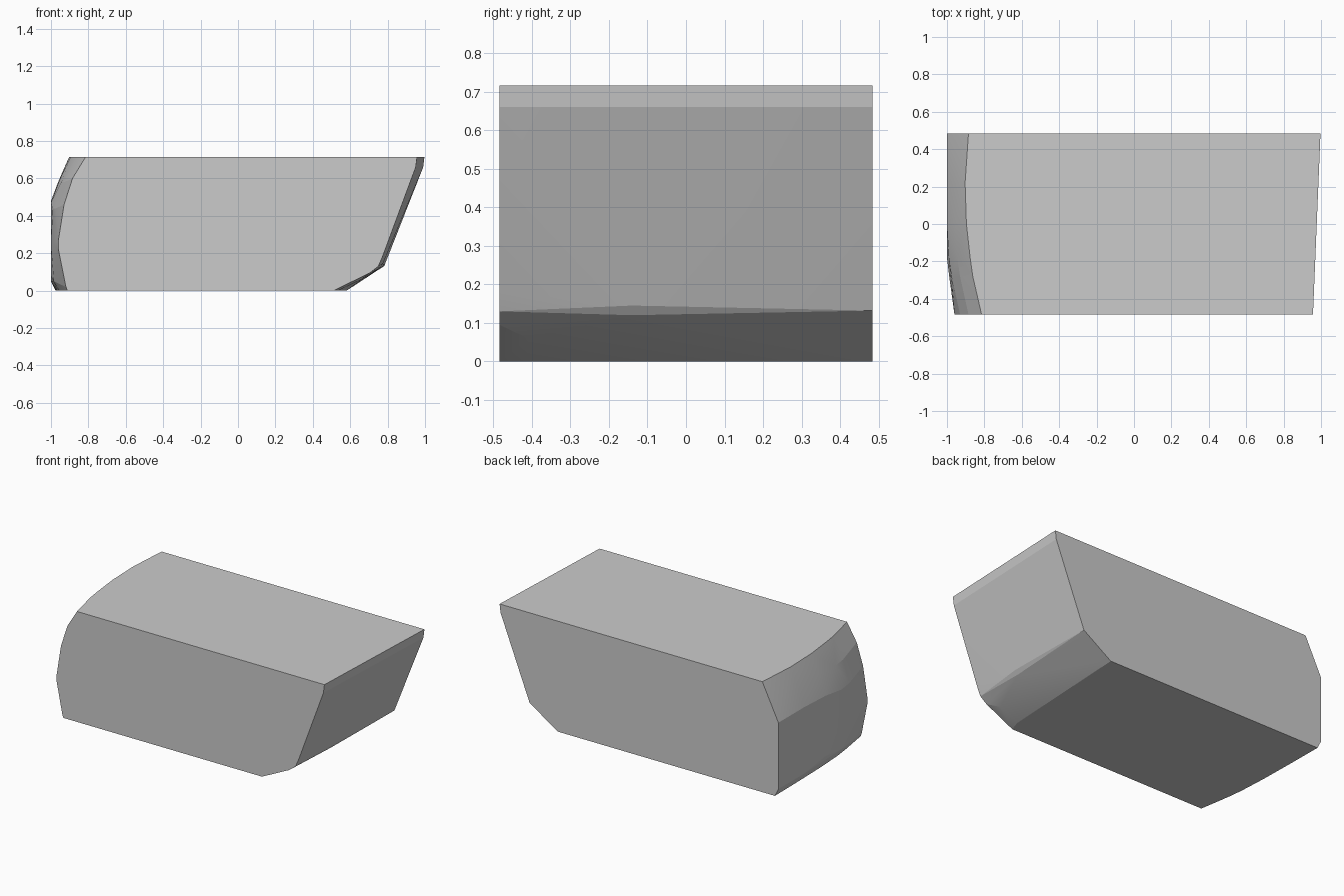
import bpy, bmesh

H = 0.715

# Rounded left end: (x, z) outlines at stations from front to back
left_end = {
    -0.483: [(-0.815, H), (-0.885, 0.60), (-0.93, 0.46), (-0.96, 0.27),
             (-0.96, 0.22), (-0.92, 0.02), (-0.912, 0)],
    -0.28: [(-0.862, H), (-0.93, 0.58), (-0.975, 0.44), (-0.988, 0.25),
            (-0.965, 0.05), (-0.945, 0)],
    -0.18: [(-0.876, H), (-0.945, 0.58), (-0.99, 0.44), (-1.0, 0.25),
            (-0.985, 0.05), (-0.957, 0)],
    0.0: [(-0.896, H), (-0.955, 0.59), (-1.0, 0.47), (-1.0, 0.08), (-0.967, 0)],
    0.22: [(-0.903, H), (-0.96, 0.585), (-1.0, 0.48), (-1.0, 0.05), (-0.972, 0)],
    0.483: [(-0.885, H), (-1.0, 0.48), (-1.0, 0.05), (-0.975, 0)],
}
# Sloping right end with a bevelled lower edge
right_end = {
    -0.483: [(0.957, H), (0.950, 0.66), (0.772, 0.18), (0.75, 0.13),
             (0.705, 0.095), (0.51, 0)],
    -0.41: [(0.66, 0.06), (0.535, 0)],
    -0.14: [(0.775, 0.145), (0.757, 0.12)],
    0.483: [(0.997, H), (0.99, 0.66), (0.80, 0.18), (0.782, 0.132), (0.58, 0)],
}

# Solid block: convex hull of both ends
bm = bmesh.new()
for end in (left_end, right_end):
    for y, outline in end.items():
        for x, z in outline:
            bm.verts.new((x, y, z))
res = bmesh.ops.convex_hull(bm, input=bm.verts[:])
bmesh.ops.delete(bm, geom=[v for v in bm.verts if not v.link_faces], context='VERTS')
bmesh.ops.dissolve_limit(bm, angle_limit=0.005, verts=bm.verts[:], edges=bm.edges[:])
bmesh.ops.recalc_face_normals(bm, faces=bm.faces[:])

mesh = bpy.data.meshes.new("block")
bm.to_mesh(mesh)
bm.free()
obj = bpy.data.objects.new("block", mesh)
bpy.context.collection.objects.link(obj)

# Soft facets within each end, sharp edges between the main sides
bpy.context.view_layer.objects.active = obj
obj.select_set(True)
bpy.ops.object.shade_smooth_by_angle(angle=0.15)
